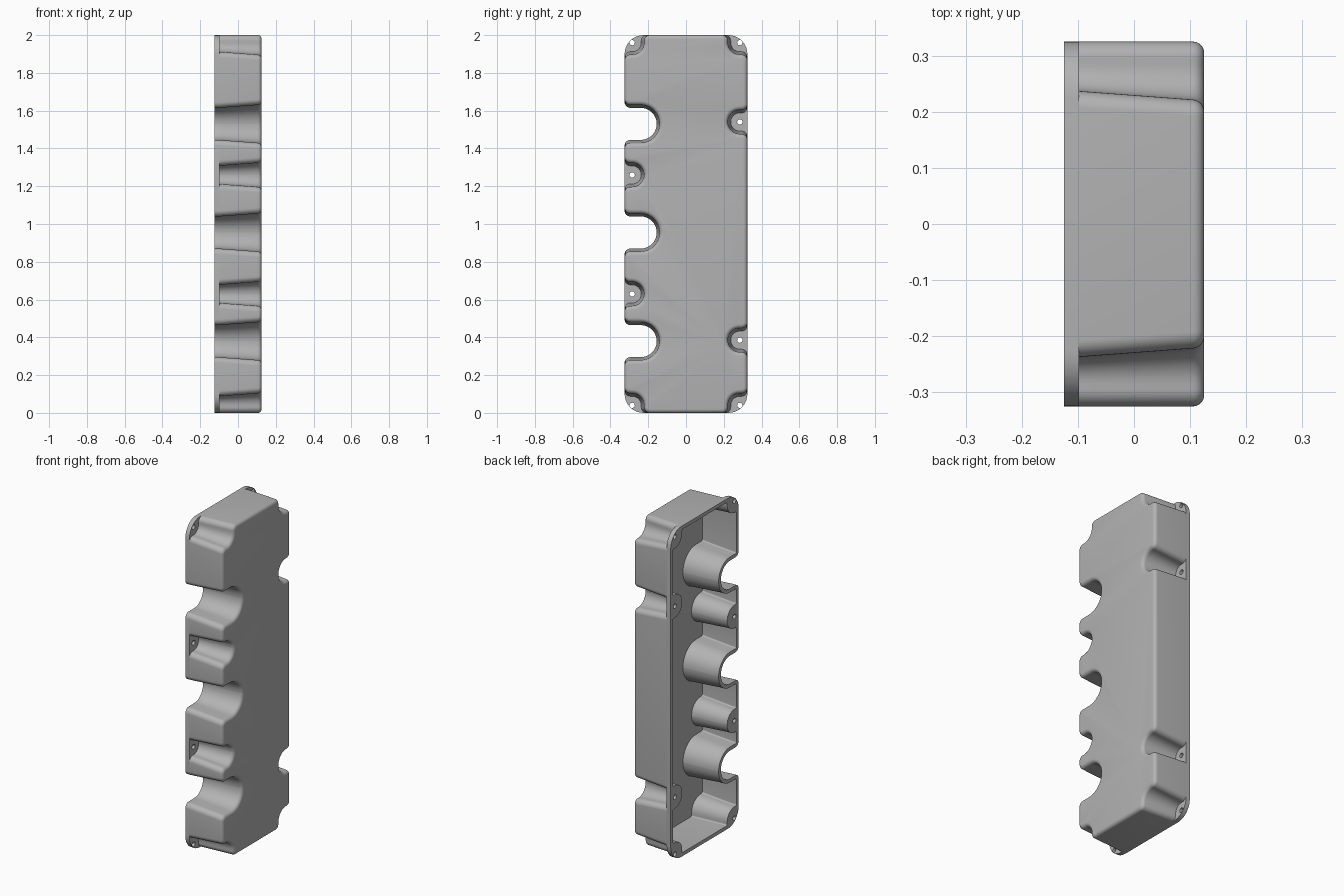
import bpy, bmesh, math
from mathutils import Vector, Matrix

cube = bpy.data.objects.get("Cube")
if cube:
    bpy.data.objects.remove(cube)

HALF_W, HEIGHT = 0.325, 2.0
BACK, SEAM, FACE = -0.125, -0.098, 0.125    # open rim, flange top, closed face
WALL, EDGE, MOUTH, TAPER = 0.022, 0.02, 0.03, 0.075
BOLT_Y, BOLT_R, CORNER_Z = 0.285, 0.046, 0.04
PORT_Y, PORT_R = 0.24, 0.083
PORTS = [1.53, 0.955, 0.38]
BOLTS = {-1: [1.26, 0.63], 1: [0.385, 1.54]}

grey = bpy.data.materials.new("grey plastic")
grey.use_nodes = True
grey.diffuse_color = (0.45, 0.45, 0.45, 1)
grey.node_tree.nodes["Principled BSDF"].inputs["Base Color"].default_value = grey.diffuse_color


def rounded(corners, steps=8):
    """Round every right-angled corner (y, z, radius) into an arc."""
    loop = []
    for i, (y, z, r) in enumerate(corners):
        v = Vector((y, z))
        a = (Vector(corners[i - 1][:2]) - v).normalized()
        b = (Vector(corners[(i + 1) % len(corners)][:2]) - v).normalized()
        r *= 0.999
        centre = v + r * (a + b)
        for k in range(steps + 1):
            t = math.pi / 2 * k / steps
            loop.append(centre - r * (b * math.cos(t) + a * math.sin(t)))
    return loop


def outline(x, inset=0.0, bolts=True):
    """Cross-section at depth x, counter-clockwise, moved inward by inset."""
    grow = TAPER * (x - BACK) + inset
    mouth = max(MOUTH - inset, 0.004)
    side_y = HALF_W - inset

    def notch(s, z, y, r):
        r += grow
        return [(s * side_y, z - s * r, mouth), (s * (y - r), z - s * r, r),
                (s * (y - r), z + s * r, r), (s * side_y, z + s * r, mouth)]

    def corner(sy, sz):
        r = BOLT_R + grow
        place = lambda z: HEIGHT - z if sz > 0 else z
        if not bolts:
            return [(sy * side_y, place(inset), 0.1)]
        y, z = BOLT_Y - r, CORNER_Z + r
        pts = [(sy * side_y, place(z), mouth), (sy * y, place(z), r),
               (sy * y, place(inset), mouth)]
        return pts[::-1] if sy * sz < 0 else pts

    def side(s):
        cuts = [(z, BOLT_Y, BOLT_R) for z in BOLTS[s]] if bolts else []
        if s < 0:
            cuts += [(z, PORT_Y, PORT_R) for z in PORTS]
        return [p for c in sorted(cuts, key=lambda c: s * c[0]) for p in notch(s, *c)]

    return rounded(corner(-1, 1) + side(-1) + corner(-1, -1)
                   + corner(1, -1) + side(1) + corner(1, 1))


def finish(obj):
    obj.data.materials.clear()
    obj.data.materials.append(grey)
    bpy.ops.object.select_all(action='DESELECT')
    obj.select_set(True)
    bpy.context.view_layer.objects.active = obj


def loft(name, layers, inward=False):
    """Skin through the (x, inset) layers and cap the last one."""
    bm = bmesh.new()
    rings = [[bm.verts.new((x, p.x, p.y)) for p in outline(x, d)] for x, d in layers]
    for low, high in zip(rings, rings[1:]):
        for i in range(len(low)):
            bm.faces.new((low[i - 1], low[i], high[i], high[i - 1]))
    bm.faces.new(rings[-1])
    if inward:
        bmesh.ops.reverse_faces(bm, faces=bm.faces)
    mesh = bpy.data.meshes.new(name)
    bm.to_mesh(mesh)
    bm.free()
    obj = bpy.data.objects.new(name, mesh)
    bpy.context.collection.objects.link(obj)
    finish(obj)
    bpy.ops.object.shade_smooth_by_angle(angle=math.radians(30))


def plate(name, loops, x0, x1):
    """Flat plate between x0 and x1; inner loops become openings."""
    curve = bpy.data.curves.new(name, 'CURVE')
    curve.dimensions, curve.fill_mode = '2D', 'BOTH'
    curve.extrude = (x1 - x0) / 2
    for loop in loops:
        spline = curve.splines.new('POLY')
        spline.points.add(len(loop) - 1)
        for point, p in zip(spline.points, loop):
            point.co = (p.x, p.y, 0, 1)
        spline.use_cyclic_u = True
    obj = bpy.data.objects.new(name, curve)
    bpy.context.collection.objects.link(obj)
    obj.matrix_world = Matrix(((0, 0, 1, (x0 + x1) / 2), (1, 0, 0, 0), (0, 1, 0, 0), (0, 0, 0, 1)))
    finish(obj)
    bpy.ops.object.convert(target='MESH')
    bpy.ops.object.shade_smooth_by_angle(angle=math.radians(30))


def circle(y, z, r, n=20):
    return [Vector((y + r * math.cos(math.tau * k / n), z + r * math.sin(math.tau * k / n)))
            for k in range(n)]


# Outer skin with a rounded edge around the closed face
arc = [math.pi / 2 * k / 6 for k in range(7)]
loft("outer_shell", [(SEAM, 0)] + [(FACE - EDGE * (1 - math.sin(t)), EDGE * (1 - math.cos(t)))
                                   for t in arc])

# Hollow inside
loft("inner_shell", [(SEAM, WALL), (FACE - WALL, WALL)], inward=True)

# Mounting flange with the bolt ears and screw holes
holes = [circle(s * BOLT_Y, z, 0.014) for s in BOLTS
         for z in BOLTS[s] + [CORNER_Z, HEIGHT - CORNER_Z]]
plate("mounting_flange", [outline(SEAM, 0, False), outline(SEAM, WALL)] + holes, BACK, SEAM)
